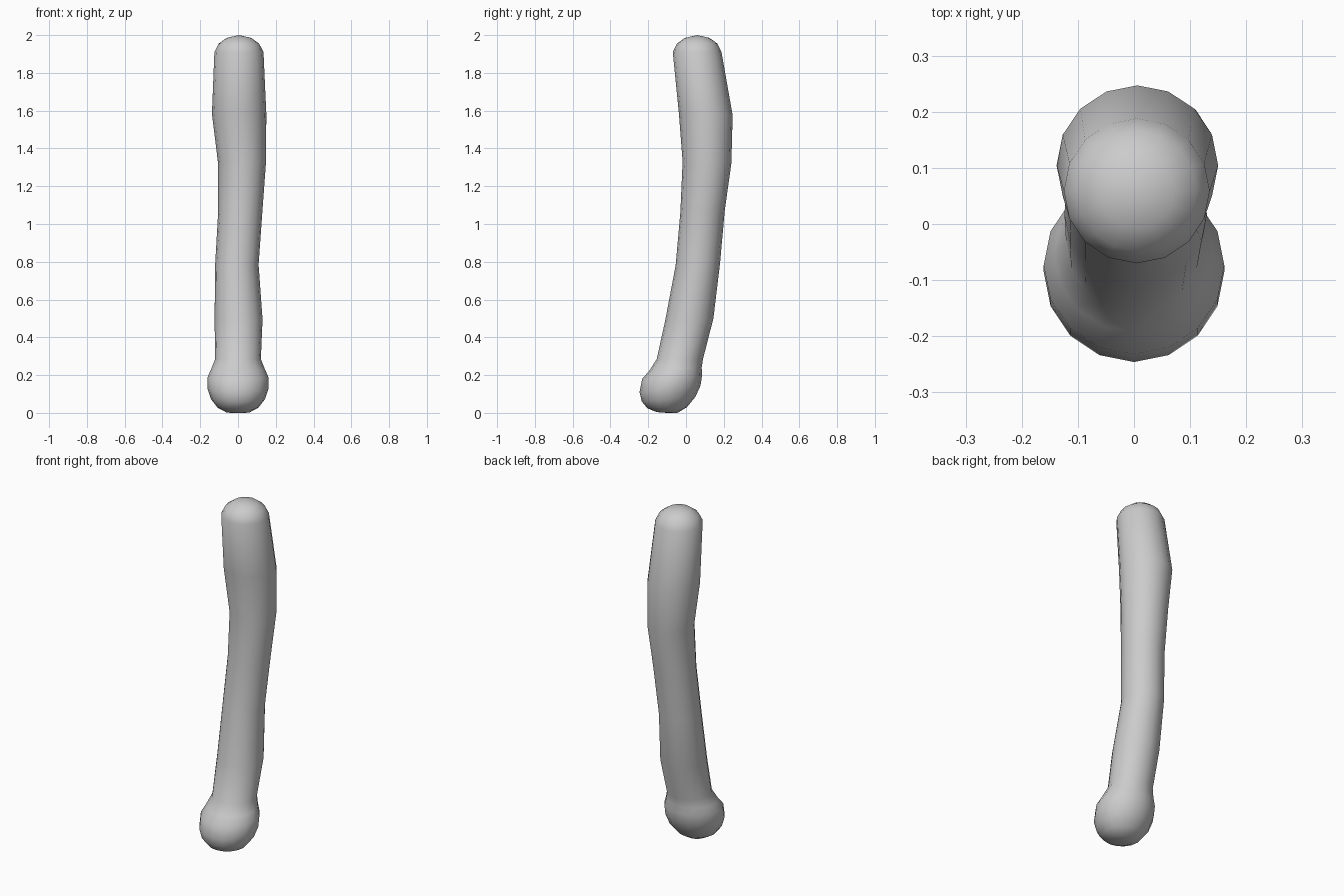
import bpy, bmesh, math

SIDES = 16
# rings bottom to top: front y, front z, back y, back z, centre x, x radius
RINGS = [
    # rounded knob
    (-0.155, 0.004, -0.045, 0.000, 0.0, 0.060),
    (-0.205, 0.025, 0.005, 0.030, 0.0, 0.108),
    (-0.234, 0.060, 0.050, 0.085, 0.0, 0.143),
    (-0.246, 0.110, 0.077, 0.145, 0.0, 0.161),
    (-0.232, 0.180, 0.085, 0.198, 0.0, 0.161),
    (-0.193, 0.225, 0.083, 0.240, 0.0, 0.142),
    # bent shaft
    (-0.155, 0.285, 0.090, 0.285, 0.000, 0.121),
    (-0.110, 0.490, 0.145, 0.500, 0.003, 0.127),
    (-0.055, 0.780, 0.180, 0.790, -0.006, 0.115),
    (-0.030, 1.060, 0.205, 1.070, 0.012, 0.117),
    (-0.018, 1.330, 0.240, 1.320, 0.021, 0.127),
    (-0.038, 1.590, 0.247, 1.575, 0.006, 0.144),
    (-0.070, 1.910, 0.188, 1.910, 0.005, 0.130),
    # domed tip
    (-0.048, 1.955, 0.166, 1.955, 0.005, 0.107),
    (-0.007, 1.985, 0.125, 1.985, 0.005, 0.066),
]

bm = bmesh.new()
loops = []
for yf, zf, yb, zb, cx, rx in RINGS:
    loop = []
    for i in range(SIDES):
        a = 2 * math.pi * i / SIDES
        t = (1 + math.sin(a)) / 2          # 0 at front, 1 at back
        loop.append(bm.verts.new((cx + rx * math.cos(a),
                                  yf + (yb - yf) * t, zf + (zb - zf) * t)))
    loops.append(loop)

bottom = bm.verts.new((0, -0.1, 0))
top = bm.verts.new((0.005, 0.06, 2))
for i in range(SIDES):
    j = (i + 1) % SIDES
    for lo, hi in zip(loops, loops[1:]):
        bm.faces.new((lo[i], lo[j], hi[j], hi[i]))
    bm.faces.new((bottom, loops[0][j], loops[0][i]))
    bm.faces.new((top, loops[-1][i], loops[-1][j]))
bmesh.ops.recalc_face_normals(bm, faces=bm.faces)
for f in bm.faces:
    f.smooth = True

mesh = bpy.data.meshes.new("knobbed_stick")
bm.to_mesh(mesh)
bm.free()
bpy.context.collection.objects.link(bpy.data.objects.new("knobbed_stick", mesh))
